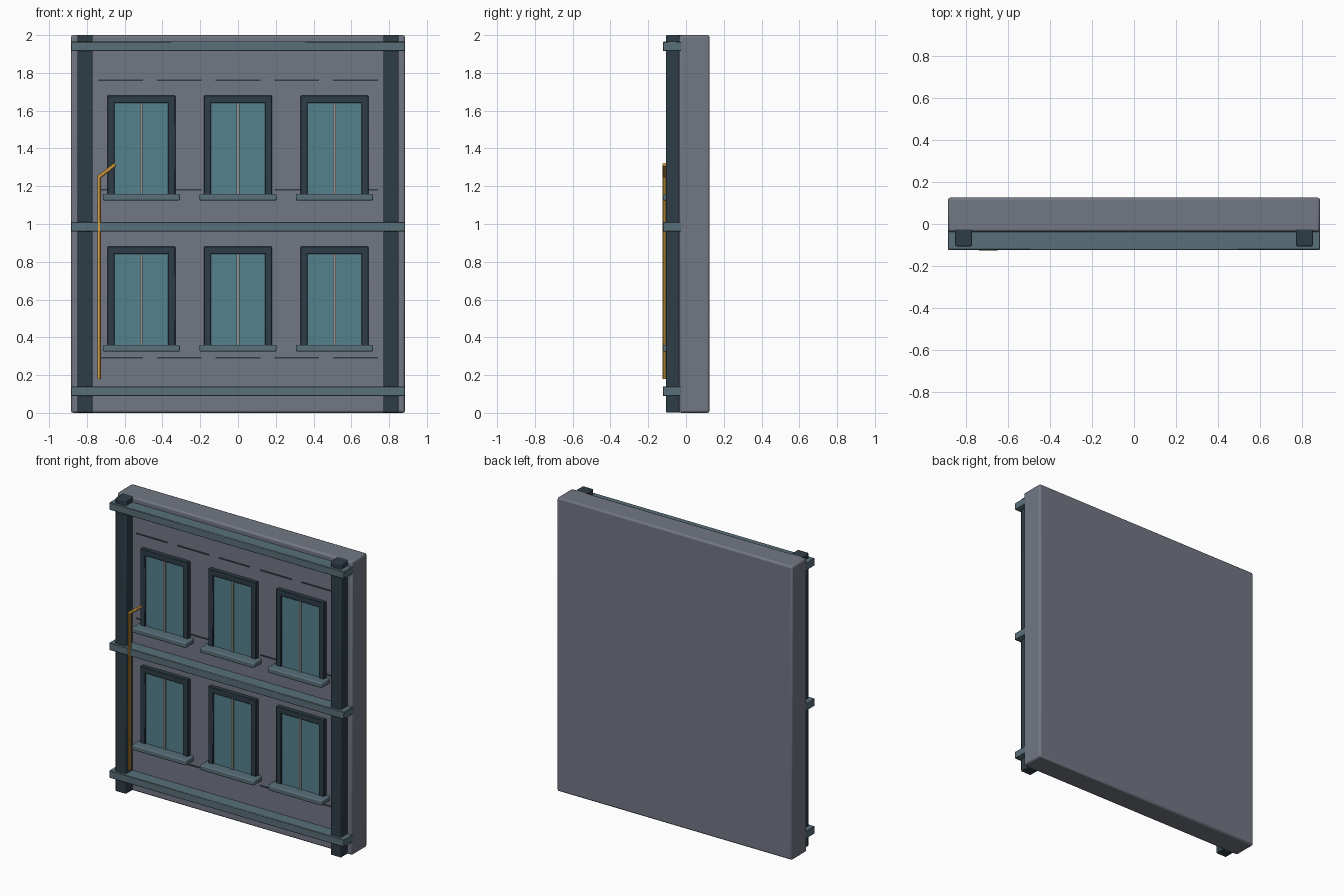
import bpy
from mathutils import Vector

if "Cube" in bpy.data.objects:
    bpy.data.objects.remove(bpy.data.objects["Cube"])


def material(name, rgb):
    m = bpy.data.materials.new(name)
    m.diffuse_color = (*rgb, 1)
    m.use_nodes = True
    m.node_tree.nodes["Principled BSDF"].inputs["Base Color"].default_value = m.diffuse_color
    return m


WALL = material("wall_grey", (0.17, 0.185, 0.23))
DARK = material("dark_slate", (0.028, 0.047, 0.062))
TRIM = material("trim_blue_grey", (0.10, 0.16, 0.19))
GLASS = material("teal_glass", (0.09, 0.22, 0.27))
BAR = material("bar_grey", (0.30, 0.32, 0.31))
BRASS = material("pipe_ochre", (0.65, 0.33, 0.05))


def box(name, x, y, z, mat, bevel=0.0, segments=2):
    """Box from (min, max) ranges with optional rounded edges."""
    size = [b - a for a, b in (x, y, z)]
    bpy.ops.mesh.primitive_cube_add(size=1, location=[(a + b) / 2 for a, b in (x, y, z)])
    ob = bpy.context.object
    ob.name = name
    ob.scale = size
    bpy.ops.object.transform_apply(location=False, rotation=False, scale=True)
    ob.data.materials.append(mat)
    if bevel:
        mod = ob.modifiers.new("bevel", "BEVEL")
        mod.width = bevel
        mod.segments = segments
        bpy.ops.object.shade_smooth_by_angle()
    return ob


def rod(name, a, b, radius, mat):
    a, b = Vector(a), Vector(b)
    d = b - a
    bpy.ops.mesh.primitive_cylinder_add(
        vertices=12, radius=radius, depth=d.length, location=(a + b) / 2,
        rotation=d.to_track_quat("Z", "Y").to_euler())
    ob = bpy.context.object
    ob.name = name
    ob.data.materials.append(mat)
    bpy.ops.object.shade_smooth_by_angle()


FACE = -0.037   # front plane of the wall
IN = -0.02      # parts are sunk slightly into the wall

# Wall slab
box("wall", (-0.885, 0.885), (FACE, 0.125), (0, 2), WALL, 0.012)

# Pilasters at both sides
for side, x in (("left", -0.81), ("right", 0.81)):
    box(f"pilaster_{side}", (x - 0.04, x + 0.04), (-0.106, IN), (0.002, 2), DARK, 0.006)

# Horizontal bands
for i, z in enumerate((0.115, 0.985, 1.94)):
    box(f"band_{i}", (-0.885, 0.885), (-0.123, IN), (z - 0.025, z + 0.025), TRIM, 0.003, 1)

# Windows: frame bars, glass, centre bar and sill
for row, z in enumerate((0.36, 1.16)):
    for col, x in enumerate((-0.512, 0, 0.511)):
        n = f"{row}_{col}"
        top = z + 0.52
        for s in (-1, 1):
            xs = sorted((x + s * 0.18, x + s * 0.142))
            box(f"frame_side_{n}", xs, (-0.065, IN), (z - 0.02, top), DARK, 0.003, 1)
        box(f"frame_top_{n}", (x - 0.178, x + 0.178), (-0.065, IN), (top - 0.04, top), DARK, 0.003, 1)
        box(f"glass_{n}", (x - 0.144, x + 0.144), (-0.055, IN), (z - 0.01, top - 0.038), GLASS)
        box(f"window_bar_{n}", (x - 0.007, x + 0.007), (-0.063, IN), (z - 0.01, top - 0.038), BAR)
        box(f"sill_{n}", (x - 0.204, x + 0.204), (-0.122, IN), (z - 0.036, z), TRIM, 0.008, 3)

# Dashed wall seams
for row, z in enumerate((0.292, 1.182, 1.76)):
    for col in range(-2, 3):
        x = col * 0.311
        box(f"seam_{row}_{col + 2}", (x - 0.118, x + 0.118), (-0.041, IN),
            (z - 0.004, z + 0.004), DARK)

# Bent service pipe
points = [(-0.735, -0.115, 0.18), (-0.735, -0.115, 1.25), (-0.65, -0.115, 1.315)]
for i in range(2):
    rod(f"pipe_{i}", points[i], points[i + 1], 0.01, BRASS)
bpy.ops.mesh.primitive_uv_sphere_add(segments=12, ring_count=8, radius=0.01, location=points[1])
bpy.context.object.name = "pipe_elbow"
bpy.context.object.data.materials.append(BRASS)
bpy.ops.object.shade_smooth_by_angle()
